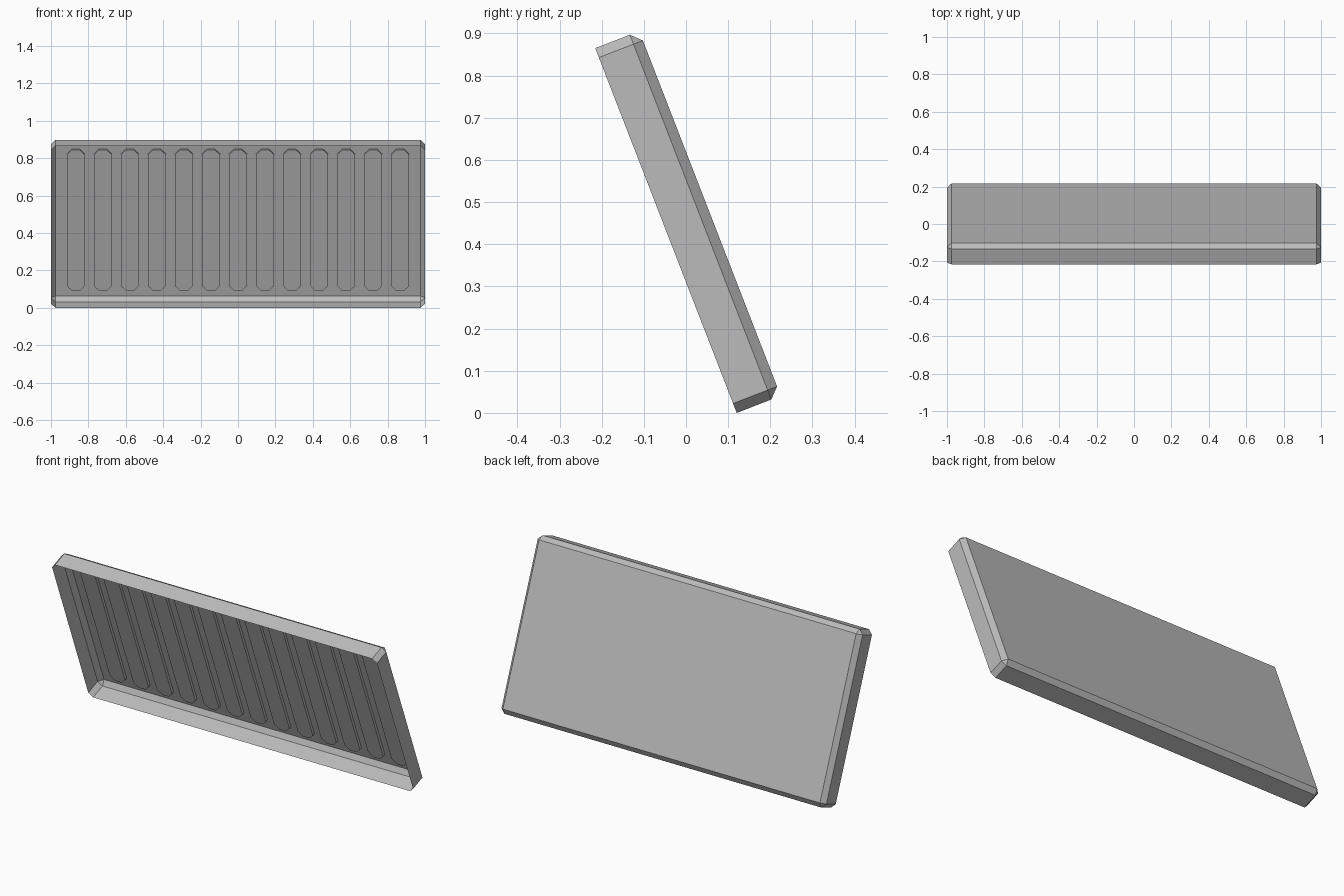
import bpy, bmesh, math
from mathutils import Matrix

cube = bpy.data.objects.get("Cube")
if cube:
    bpy.data.objects.remove(cube, do_unlink=True)

# Plain grey for everything
grey = bpy.data.materials.new("plain_grey")
grey.use_nodes = True
COLOUR = (0.5, 0.5, 0.5, 1)
grey.diffuse_color = COLOUR
grey.node_tree.nodes["Principled BSDF"].inputs["Base Color"].default_value = COLOUR

# Panel frame: local y runs from the open rim to the back, local z up the slope
TILT = Matrix.Translation((0, -0.0475, 0.4325)) @ Matrix.Rotation(math.radians(21.2), 4, "X")
HALF_LENGTH, DEPTH, CHAMFER = 0.464, 0.112, 0.024


def add_object(name, bm):
    mesh = bpy.data.meshes.new(name)
    bm.to_mesh(mesh)
    bm.free()
    mesh.materials.append(grey)
    obj = bpy.data.objects.new(name, mesh)
    obj.matrix_world = TILT
    bpy.context.collection.objects.link(obj)
    return obj


# Tray: thin chamfered shell, open towards the front
bm = bmesh.new()
bmesh.ops.create_cube(bm, size=1)
bmesh.ops.scale(bm, vec=(2, DEPTH, 2 * HALF_LENGTH), verts=bm.verts)
bmesh.ops.translate(bm, vec=(0, DEPTH / 2, 0), verts=bm.verts)
front = [f for f in bm.faces if f.normal.y < -0.9]
bmesh.ops.delete(bm, geom=front, context="FACES_ONLY")
edges = [e for e in bm.edges if not e.is_boundary]
bmesh.ops.bevel(bm, geom=edges, offset=CHAMFER, segments=1, affect="EDGES", profile=0.5)
add_object("tray_shell", bm)

# Ribs: thirteen raised strips with eight-sided rounded ends
COUNT, SPACING = 13, 0.1445
HALF_WIDTH, HALF_RIB, RAISE = 0.047, 0.405, 0.015
cut = HALF_WIDTH * 0.586
corner = [(HALF_WIDTH, HALF_RIB - cut), (HALF_WIDTH - cut, HALF_RIB)]
half = corner + [(-x, z) for x, z in reversed(corner)]
outline = half + [(-x, -z) for x, z in half]

for i in range(COUNT):
    centre = (i - (COUNT - 1) / 2) * SPACING
    bm = bmesh.new()
    base = bm.faces.new([bm.verts.new((centre + x, DEPTH - 0.001, z)) for x, z in outline])
    top = bmesh.ops.extrude_face_region(bm, geom=[base])
    raised = [v for v in top["geom"] if isinstance(v, bmesh.types.BMVert)]
    bmesh.ops.translate(bm, vec=(0, -RAISE, 0), verts=raised)
    bmesh.ops.recalc_face_normals(bm, faces=bm.faces)
    add_object(f"rib_{i + 1}", bm)
